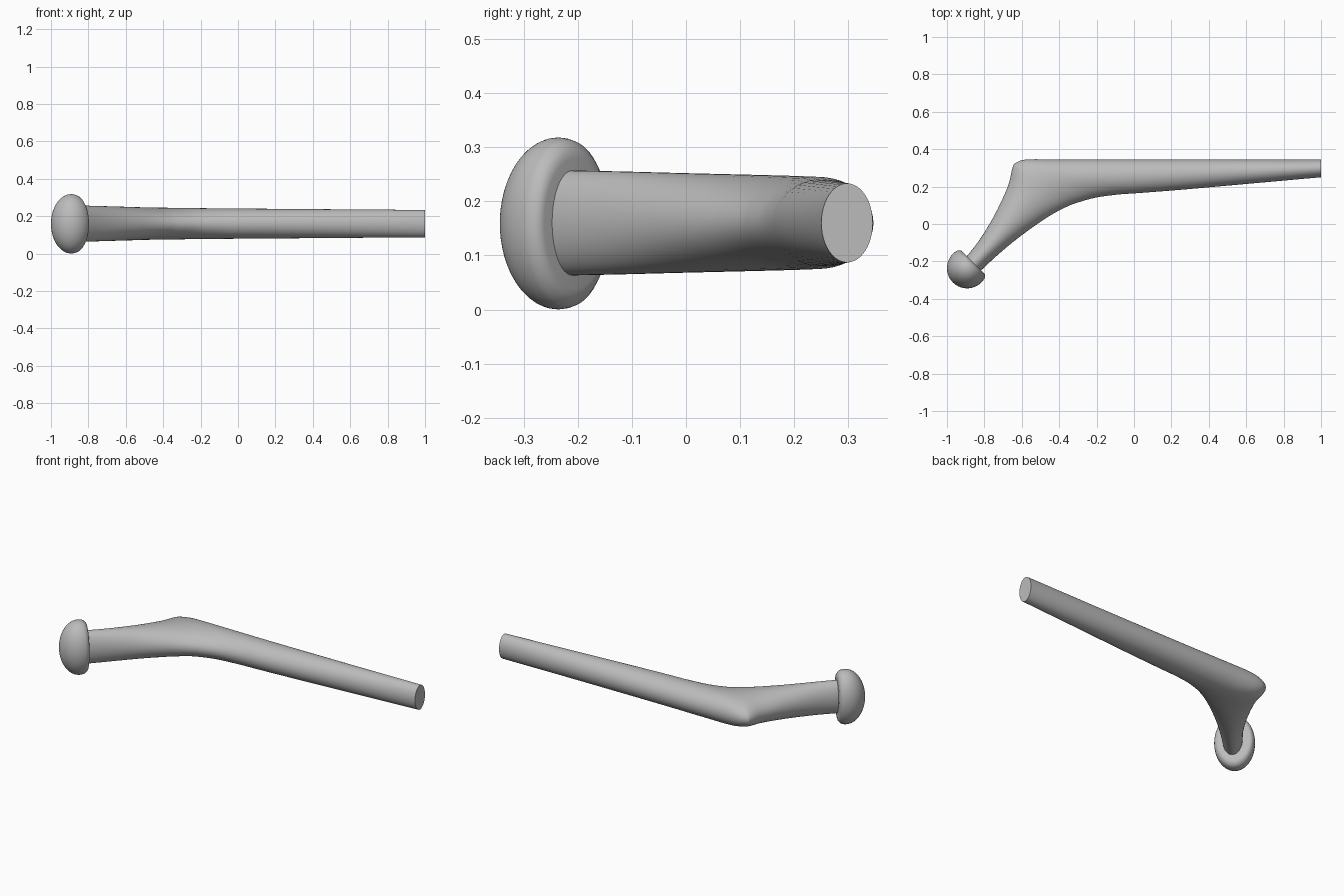
import bpy, bmesh
from math import sin, cos, pi, radians
from mathutils import Vector, Matrix

if "Cube" in bpy.data.objects:
    bpy.data.objects.remove(bpy.data.objects["Cube"], do_unlink=True)

metal = bpy.data.materials.new("satin grey metal")
metal.use_nodes = True
metal.diffuse_color = (0.5, 0.5, 0.5, 1)
metal.node_tree.nodes["Principled BSDF"].inputs["Base Color"].default_value = (0.5, 0.5, 0.5, 1)

MID_Z = 0.16
SIDES = 48


def loft(name, rings, matrix=Matrix()):
    """Skin closed rings of points and cap both ends."""
    bm = bmesh.new()
    loops = [[bm.verts.new(matrix @ p) for p in ring] for ring in rings]
    for a, b in zip(loops, loops[1:]):
        for i in range(SIDES):
            j = (i + 1) % SIDES
            bm.faces.new((a[i], a[j], b[j], b[i]))
    bm.faces.new(loops[0])
    bm.faces.new(loops[-1])
    bmesh.ops.recalc_face_normals(bm, faces=bm.faces)
    mesh = bpy.data.meshes.new(name)
    bm.to_mesh(mesh)
    bm.free()
    mesh.materials.append(metal)
    obj = bpy.data.objects.new(name, mesh)
    bpy.context.collection.objects.link(obj)
    bpy.ops.object.select_all(action='DESELECT')
    obj.select_set(True)
    bpy.context.view_layer.objects.active = obj
    bpy.ops.object.shade_smooth_by_angle(angle=radians(40))
    return obj


def smooth_path(keys, steps=6):
    """Catmull-Rom interpolation through the key sections."""
    pts = [Vector(k) for k in keys]
    pts = [pts[0] * 2 - pts[1]] + pts + [pts[-1] * 2 - pts[-2]]
    out = []
    for a, b, c, d in zip(pts, pts[1:], pts[2:], pts[3:]):
        for s in range(steps):
            t = s / steps
            out.append(0.5 * (2 * b + (c - a) * t + (2 * a - 5 * b + 4 * c - d) * t ** 2
                              + (3 * b - a - 3 * c + d) * t ** 3))
    return out + [pts[-2]]


# Stem and neck: outer edge x, y, inner edge x, y, half thickness
sections = [
    (-0.90, -0.18, -0.82, -0.25, 0.097),
    (-0.823, -0.08, -0.717, -0.155, 0.095),
    (-0.743, 0.053, -0.60, -0.06, 0.092),
    (-0.674, 0.203, -0.46, 0.038, 0.089),
    (-0.65, 0.30, -0.36, 0.092, 0.087),
    (-0.63, 0.328, -0.29, 0.118, 0.086),
    (-0.57, 0.345, -0.20, 0.142, 0.085),
    (-0.40, 0.345, -0.08, 0.158, 0.083),
    (-0.10, 0.345, 0.02, 0.165, 0.081),
    (0.20, 0.345, 0.25, 0.183, 0.079),
    (0.60, 0.345, 0.61, 0.215, 0.076),
    (1.00, 0.345, 1.00, 0.25, 0.073),
]
rings = []
for ox, oy, ix, iy, half in smooth_path(sections):
    outer, inner = Vector((ox, oy, MID_Z)), Vector((ix, iy, MID_Z))
    centre, arm = (outer + inner) / 2, (outer - inner) / 2
    rings.append([centre + arm * cos(a) + Vector((0, 0, half * sin(a)))
                  for a in (2 * pi * i / SIDES for i in range(SIDES))])
loft("stem_and_neck", rings)

# Domed head: flat underside with a rounded rim, stretched vertically
R = 0.108
profile = [(0.02, -0.045), (0.082, -0.045), (0.092, -0.043), (0.098, -0.037)]
profile += [(R * cos(radians(a)), R * sin(radians(a))) for a in range(-15, 86, 5)]
profile.append((0.001, R))
rings = [[Vector((r * cos(2 * pi * i / SIDES), r * 1.47 * sin(2 * pi * i / SIDES), d))
          for i in range(SIDES)] for r, d in profile]
across, axis = Vector((1, -1, 0)).normalized(), Vector((-1, -1, 0)).normalized()
place = Matrix((across, Vector((0, 0, 1)), axis)).transposed().to_4x4()
place.translation = (-0.892, -0.236, 0.159)
loft("head", rings, place)
